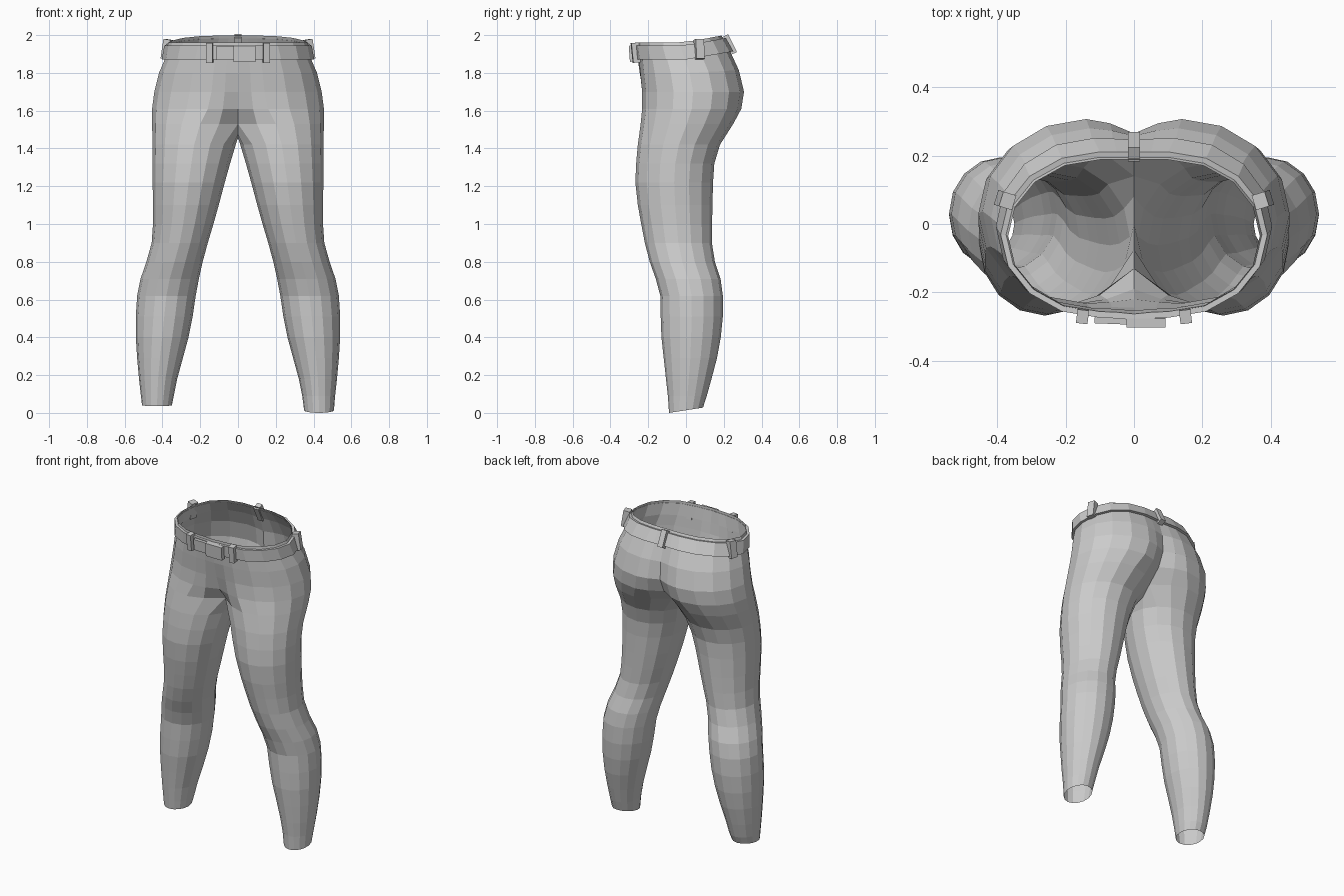
import bpy, bmesh, math
from mathutils import Matrix, Vector, Euler

if "Cube" in bpy.data.objects:
    bpy.data.objects.remove(bpy.data.objects["Cube"])

# Hip rows: z, outer x, lobe x, lobe front y, lobe back y, centre front y, centre back y, rise at the back
HIPS = [
    (1.962, .368, .10, -.258, .188, -.265, .188, .038),
    (1.945, .374, .10, -.258, .195, -.265, .195, .038),
    (1.870, .388, .12, -.248, .235, -.255, .230, .035),
    (1.800, .418, .13, -.242, .280, -.245, .258, .010),
    (1.700, .443, .14, -.232, .307, -.220, .265, 0),
    (1.610, .455, .16, -.232, .293, -.190, .225, 0),
    (1.530, .455, .20, -.240, .250, -.130, .140, 0),
]
# Leg rows: z, inner x, outer x, front y, back y
LEGS = [
    (1.42, .012, .452, -.255, .180),
    (1.32, .042, .452, -.264, .150),
    (1.22, .070, .452, -.268, .143),
    (1.10, .102, .450, -.255, .140),
    (1.00, .130, .450, -.237, .138),
    (0.90, .160, .457, -.218, .137),
    (0.80, .187, .485, -.192, .153),
    (0.71, .207, .516, -.160, .183),
    (0.62, .224, .534, -.136, .195),
    (0.51, .240, .541, -.134, .195),
    (0.40, .262, .541, -.130, .184),
    (0.29, .292, .534, -.118, .164),
    (0.18, .322, .524, -.106, .135),
    (0.09, .340, .514, -.096, .110),
]
CROTCH = [(0, .08, 1.47), (0, 0, 1.455), (0, -.075, 1.475)]


def hip_ring(row, grow=0.0):
    """Half outline from centre front, round the side, to centre back."""
    z, X, cx, yF, yB, f0, b0, rise = row
    X, yF, f0, yB, b0 = X + grow, yF - grow, f0 - grow, yB + grow, b0 + grow
    cy, ry = (yF + yB) / 2, (yB - yF) / 2
    pts = [(0, f0), (cx / 2, yF + (f0 - yF) * .3)]
    for i in range(9):
        a = math.radians(-90 + 22.5 * i)
        pts.append((cx + (X - cx) * math.cos(a), cy + ry * math.sin(a)))
    pts += [(cx / 2, yB + (b0 - yB) * .3), (0, b0)]
    return [(x, y, z + rise * max(0, y) / .2) for x, y in pts]


def leg_ring(z, xi, xo, yF, yB, tilt=0.0):
    """Closed sixteen-sided leg outline."""
    cx, rx, cy, ry = (xi + xo) / 2, (xo - xi) / 2, (yF + yB) / 2, (yB - yF) / 2
    out = []
    for i in range(16):
        a = math.radians(-135 + 22.5 * i)
        out.append((cx + rx * math.cos(a), cy + ry * math.sin(a), z + tilt * (1 + math.sin(a))))
    return out


def skin(bm, rings, closed):
    """Join successive rings of vertices with quads."""
    for a, b in zip(rings, rings[1:]):
        n = len(a)
        for i in range(n if closed else n - 1):
            j = (i + 1) % n
            bm.faces.new((a[i], a[j], b[j], b[i]))


def finish(bm, name):
    bmesh.ops.remove_doubles(bm, verts=bm.verts, dist=.0005)
    bmesh.ops.recalc_face_normals(bm, faces=bm.faces)
    me = bpy.data.meshes.new(name)
    bm.to_mesh(me)
    bm.free()
    ob = bpy.data.objects.new(name, me)
    bpy.context.collection.objects.link(ob)
    return ob


def box(name, loc, size, rot=(0, 0, 0)):
    bm = bmesh.new()
    m = Matrix.LocRotScale(Vector(loc), Euler(rot), Vector(size))
    bmesh.ops.create_cube(bm, size=1, matrix=m)
    return finish(bm, name)


# Trousers: hips and both legs, the hems differing slightly in height
bm = bmesh.new()
for side, hem, tilt in ((1, 0.0, .014), (-1, .036, .004)):
    def verts(pts):
        return [bm.verts.new((side * x, y, z)) for x, y, z in pts]
    hips = [verts(hip_ring(r)) for r in HIPS]
    skin(bm, hips, False)
    top = hips[-1] + verts(CROTCH)
    legs = [verts(leg_ring(*r)) for r in LEGS]
    legs.append(verts(leg_ring(hem, .350, .508, -.090, .090, tilt)))
    skin(bm, [top] + legs, True)
finish(bm, "trousers")

# Belt: a thick band following the waist outline
bm = bmesh.new()
band = []
for row, grow in ((HIPS[2], -.002), (HIPS[2], .016), (HIPS[1], .016), (HIPS[1], -.002)):
    half = hip_ring(row, grow)
    loop = half + [(-x, y, z) for x, y, z in half[-2:0:-1]]
    band.append([bm.verts.new(p) for p in loop])
skin(bm, band + [band[0]], True)
finish(bm, "belt")

# Belt loops
for s in (1, -1):
    box("front_belt_loop", (s * .15, -.266, 1.907), (.034, .04, .105), (math.radians(6), 0, s * .12))
    box("side_belt_loop", (s * .377, .07, 1.925), (.04, .045, .105), (0, s * -.15, s * .3))
box("back_belt_loop", (0, .226, 1.948), (.036, .045, .105), (math.radians(26), 0, 0))

# Buckle and belt end
box("buckle", (.035, -.287, 1.902), (.115, .026, .085), (math.radians(4), 0, 0))
box("belt_end", (-.06, -.280, 1.905), (.11, .02, .07), (math.radians(4), 0, -.04))
